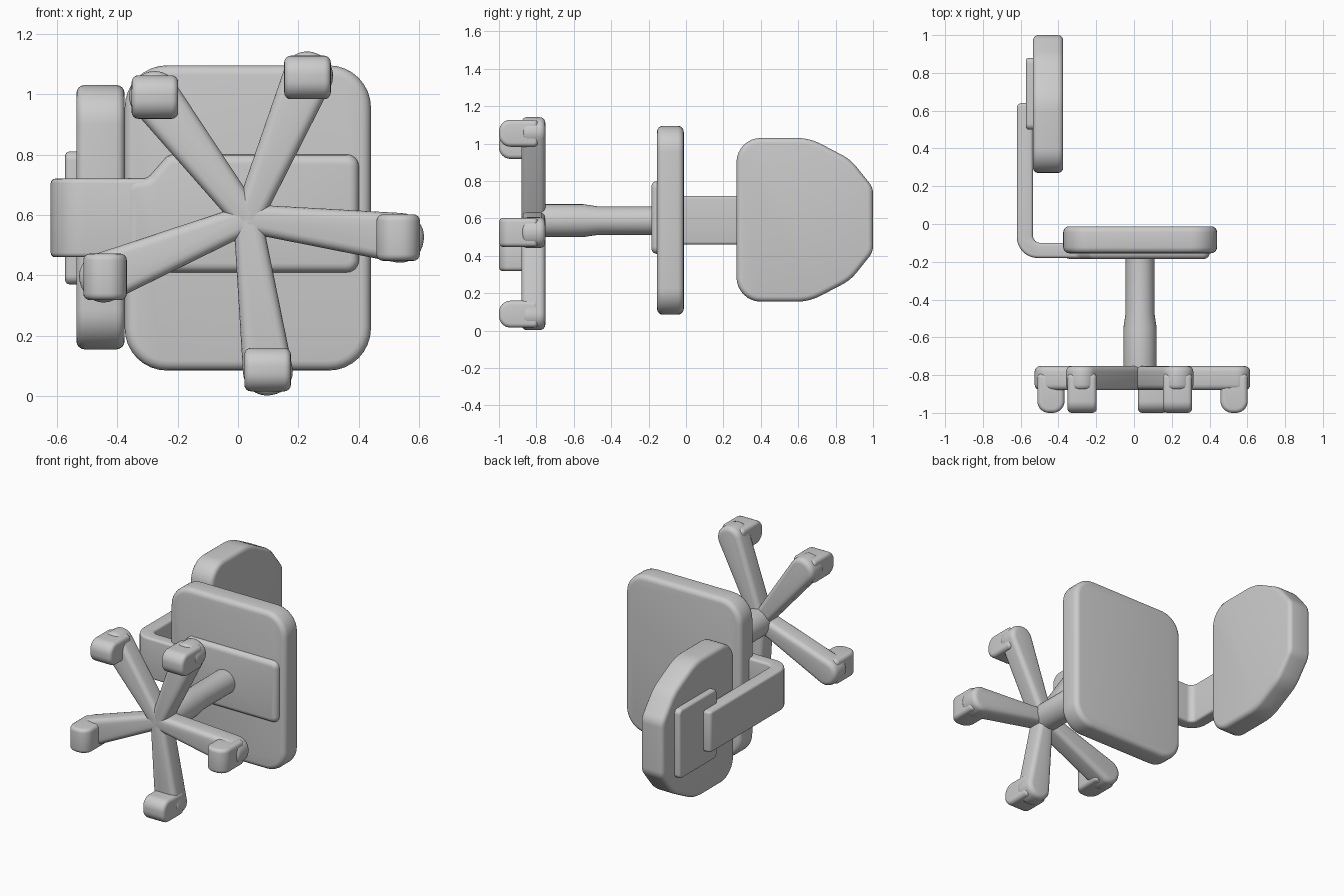
import bpy, bmesh, math
from mathutils import Vector

if "Cube" in bpy.data.objects:
    bpy.data.objects.remove(bpy.data.objects["Cube"])

grey = bpy.data.materials.new("light grey")
grey.diffuse_color = (0.6, 0.6, 0.6, 1)
grey.use_nodes = True
grey.node_tree.nodes["Principled BSDF"].inputs["Base Color"].default_value = grey.diffuse_color


def finish(name, bm):
    bmesh.ops.recalc_face_normals(bm, faces=bm.faces)
    mesh = bpy.data.meshes.new(name)
    bm.to_mesh(mesh)
    bm.free()
    mesh.materials.append(grey)
    ob = bpy.data.objects.new(name, mesh)
    bpy.context.collection.objects.link(ob)
    bpy.ops.object.select_all(action='DESELECT')
    bpy.context.view_layer.objects.active = ob
    ob.select_set(True)
    bpy.ops.object.shade_smooth_by_angle(angle=math.radians(40))
    return ob


def rounded(corners, steps=8):
    """Outline from (u, v, radius) corners, each replaced by an arc."""
    out, n = [], len(corners)
    for i, (u, v, r) in enumerate(corners):
        p = Vector((u, v))
        a = (Vector(corners[i - 1][:2]) - p).normalized()
        b = (Vector(corners[(i + 1) % n][:2]) - p).normalized()
        half = a.angle(b) / 2
        c = p + (a + b).normalized() * (r / math.sin(half))
        t = r / math.tan(half)
        s, e = p + a * t - c, p + b * t - c
        start = math.atan2(s.y, s.x)
        sweep = math.remainder(math.atan2(e.y, e.x) - start, math.tau)
        for k in range(steps + 1):
            ang = start + sweep * k / steps
            out.append(c + Vector((math.cos(ang), math.sin(ang))) * r)
    return out


def prism(name, corners, axis, lo, hi, bevel):
    """Rounded outline extruded along an axis, with softened rims."""
    place = {'x': lambda p, h: (h, p.x, p.y),
             'y': lambda p, h: (p.x, h, p.y),
             'z': lambda p, h: (p.x, p.y, h)}[axis]
    bm = bmesh.new()
    pts = rounded(corners)
    n = len(pts)
    low = [bm.verts.new(place(p, lo)) for p in pts]
    high = [bm.verts.new(place(p, hi)) for p in pts]
    caps = [bm.faces.new(low), bm.faces.new(high)]
    for i in range(n):
        j = (i + 1) % n
        bm.faces.new((low[i], low[j], high[j], high[i]))
    bmesh.ops.recalc_face_normals(bm, faces=bm.faces)
    rims = [e for f in caps for e in f.edges]
    bmesh.ops.bevel(bm, geom=rims, offset=bevel, segments=4, profile=0.5,
                    affect='EDGES', clamp_overlap=False)
    return finish(name, bm)


def rect(u0, u1, v0, v1, r):
    return [(u0, v0, r), (u1, v0, r), (u1, v1, r), (u0, v1, r)]


# Seat cushion and the support pan under it
prism("seat", rect(-0.375, 0.44, 0.085, 1.095, 0.14), 'y', -0.155, -0.012, 0.032)
prism("seat_pan", [(-0.37, 0.46, 0.04), (-0.30, 0.46, 0.04), (-0.25, 0.41, 0.04),
                   (0.40, 0.41, 0.04), (0.40, 0.80, 0.04), (-0.23, 0.80, 0.04),
                   (-0.30, 0.72, 0.04), (-0.37, 0.72, 0.04)],
      'y', -0.185, -0.09, 0.03)

# Bent bracket that joins seat and backrest
prism("back_bracket", [(0.0, -0.18, 0.02), (-0.62, -0.18, 0.11), (-0.62, 0.64, 0.025),
                       (-0.535, 0.64, 0.025), (-0.535, -0.10, 0.04), (0.0, -0.10, 0.02)],
      'z', 0.46, 0.72, 0.015)
prism("back_plate", rect(0.50, 0.88, 0.37, 0.81, 0.03), 'x', -0.572, -0.50, 0.015)

# Backrest, square at the seat end and arched at the far end
prism("backrest", [(0.27, 0.155, 0.13), (0.66, 0.155, 0.28), (0.88, 0.27, 0.25),
                   (1.0, 0.42, 0.09), (1.0, 0.765, 0.09), (0.88, 0.915, 0.25),
                   (0.66, 1.03, 0.28), (0.27, 1.03, 0.13)],
      'x', -0.535, -0.375, 0.028)

# Stepped column, turned around the chair's axis
HUB = Vector((0.032, 0.588))
bm = bmesh.new()
profile = [(-0.87, 0.06), (-0.855, 0.08), (-0.75, 0.088), (-0.55, 0.088),
           (-0.47, 0.076), (-0.16, 0.076)]
sides, rings = 32, []
for y, r in profile:
    rings.append([bm.verts.new((HUB.x + r * math.cos(k * math.tau / sides), y,
                                HUB.y + r * math.sin(k * math.tau / sides)))
                  for k in range(sides)])
for a, b in zip(rings, rings[1:]):
    for k in range(sides):
        j = (k + 1) % sides
        bm.faces.new((a[k], a[j], b[j], b[k]))
bm.faces.new(rings[0])
bm.faces.new(rings[-1])
finish("column", bm)

# Five flared legs, each with a caster at its tip
tips = [(-0.275, 0.99, 'x'), (0.23, 1.055, 'x'), (0.53, 0.525, 'z'),
        (0.098, 0.088, 'x'), (-0.44, 0.395, 'z')]
for i, (x, z, axle) in enumerate(tips, 1):
    along = (Vector((x, z)) - HUB)
    length = along.length
    along.normalize()
    side = Vector((-along.y, along.x))
    shape = []
    for d, w, r in [(-0.03, -0.045, 0.035), (length + 0.085, -0.088, 0.078),
                    (length + 0.085, 0.088, 0.078), (-0.03, 0.045, 0.035)]:
        p = HUB + along * d + side * w
        shape.append((p.x, p.y, r))
    prism(f"leg_{i}", shape, 'y', -0.88, -0.752, 0.03)
    if axle == 'x':
        outline = [(-1.0, z - 0.072, 0.062), (-0.79, z - 0.072, 0.025),
                   (-0.79, z + 0.072, 0.025), (-1.0, z + 0.072, 0.062)]
        prism(f"caster_{i}", outline, 'x', x - 0.077, x + 0.077, 0.022)
    else:
        outline = [(x - 0.072, -1.0, 0.062), (x + 0.072, -1.0, 0.062),
                   (x + 0.072, -0.79, 0.025), (x - 0.072, -0.79, 0.025)]
        prism(f"caster_{i}", outline, 'z', z - 0.077, z + 0.077, 0.022)
